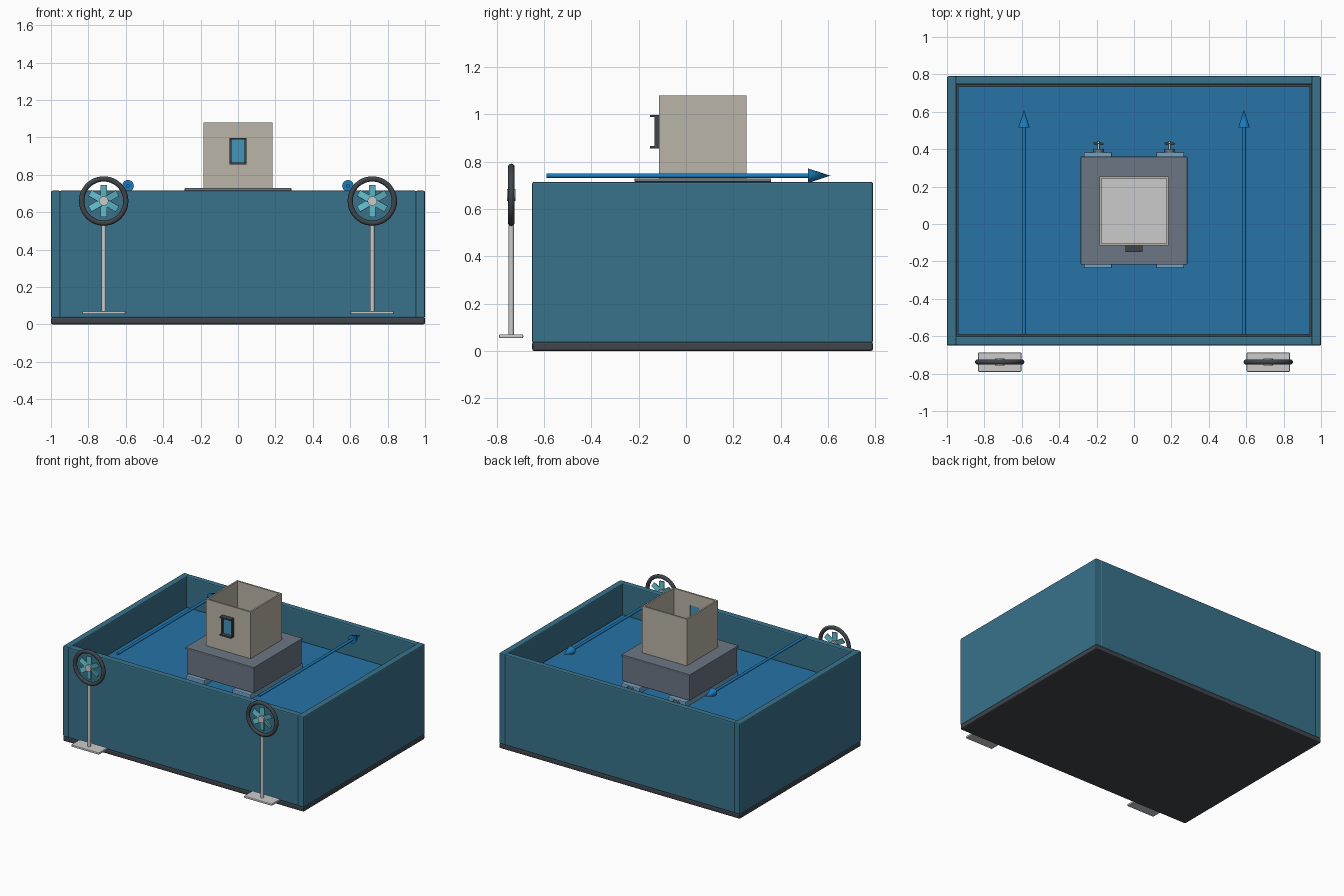
import bpy, math
from mathutils import Matrix, Vector

if "Cube" in bpy.data.objects:
    bpy.data.objects.remove(bpy.data.objects["Cube"])


def mat(name, r, g, b):
    m = bpy.data.materials.new(name)
    m.diffuse_color = (r, g, b, 1)
    m.use_nodes = True
    m.node_tree.nodes["Principled BSDF"].inputs["Base Color"].default_value = m.diffuse_color
    return m


WALL = mat("tank_blue", 0.04, 0.17, 0.26)
WATER = mat("water_blue", 0.02, 0.17, 0.38)
DARK = mat("dark_slate", 0.05, 0.06, 0.07)
HULL = mat("hull_grey", 0.15, 0.18, 0.23)
FLOAT = mat("float_blue", 0.18, 0.36, 0.55)
BEIGE = mat("cabin_beige", 0.5, 0.46, 0.39)
PANE = mat("pane_blue", 0.06, 0.3, 0.48)
ARROW = mat("arrow_blue", 0.01, 0.2, 0.5)
BLADE = mat("blade_teal", 0.12, 0.5, 0.6)
BRASS = mat("brass", 0.3, 0.35, 0.12)


def finish(o, name, m, bevel=0.0, smooth=False):
    o.name = name
    if m:
        o.data.materials.append(m)
    if bevel:
        b = o.modifiers.new("bevel", 'BEVEL')
        b.width, b.segments = bevel, 2
    if smooth:
        bpy.ops.object.shade_smooth_by_angle(angle=math.radians(40))
    return o


def box(name, x, y, z, m=None, bevel=0.0):
    """Box from (min, max) pairs on each axis."""
    bpy.ops.mesh.primitive_cube_add(size=1)
    o = bpy.context.object
    size = [r[1] - r[0] for r in (x, y, z)]
    mid = [(r[1] + r[0]) / 2 for r in (x, y, z)]
    o.data.transform(Matrix.Translation(mid) @ Matrix.Diagonal((*size, 1)))
    return finish(o, name, m, bevel)


def rod(name, a, b, r1, m=None, r2=None, n=24):
    """Cylinder or cone from point a to point b."""
    a, b = Vector(a), Vector(b)
    d = b - a
    bpy.ops.mesh.primitive_cone_add(
        vertices=n, radius1=r1, radius2=r1 if r2 is None else r2,
        depth=d.length, location=(a + b) / 2,
        rotation=d.to_track_quat('Z', 'Y').to_euler())
    return finish(bpy.context.object, name, m, smooth=True)


def blades(name, count, centre, r0, r1, width, thick, pitch, m):
    """Flat blades set around the y axis."""
    for i in range(count):
        o = box(f"{name}_{i + 1}", (-width / 2, width / 2),
                (-thick / 2, thick / 2), (r0, r1), m)
        o.data.transform(Matrix.Translation(centre)
                         @ Matrix.Rotation(i * math.tau / count, 4, 'Y')
                         @ Matrix.Rotation(math.radians(pitch), 4, 'Z'))


# Tank: floor slab, four walls and the water
box("tank_floor", (-1, 1), (-0.65, 0.79), (0, 0.04), DARK, 0.01)
box("front_wall", (-0.955, 0.955), (-0.65, -0.6), (0.035, 0.715), WALL, 0.008)
box("back_wall", (-0.955, 0.955), (0.745, 0.79), (0.035, 0.715), WALL, 0.008)
for s, side in ((-1, "left"), (1, "right")):
    box(f"{side}_wall", sorted((s * 0.95, s)), (-0.65, 0.79), (0.035, 0.715), WALL, 0.008)
box("water", (-0.94, 0.94), (-0.59, 0.735), (0.04, 0.49), WATER)

# Floating hull and deck
box("hull", (-0.28, 0.28), (-0.21, 0.355), (0.53, 0.72), HULL, 0.006)
box("deck", (-0.285, 0.285), (-0.217, 0.36), (0.715, 0.73), HULL, 0.003)

# Open-topped cabin with a window cut in the front
cabin = [("cabin_back", (-0.185, 0.185), (0.243, 0.255)),
         ("cabin_left", (-0.185, -0.173), (-0.115, 0.243)),
         ("cabin_right", (0.173, 0.185), (-0.115, 0.243))]
for name, x, y in cabin:
    box(name, x, y, (0.73, 1.08), BEIGE)
fy = (-0.115, -0.103)
box("cabin_front_left", (-0.173, -0.038), fy, (0.73, 1.08), BEIGE)
box("cabin_front_right", (0.038, 0.173), fy, (0.73, 1.08), BEIGE)
box("cabin_front_lower", (-0.038, 0.038), fy, (0.73, 0.865), BEIGE)
box("cabin_front_upper", (-0.038, 0.038), fy, (0.99, 1.08), BEIGE)
box("cabin_floor", (-0.173, 0.173), (-0.103, 0.243), (0.73, 0.738))

# Window pane and frame with sill and hood
box("window_pane", (-0.04, 0.04), (-0.122, -0.105), (0.863, 0.992), PANE)
for s, side in ((-1, "left"), (1, "right")):
    box(f"window_frame_{side}", sorted((s * 0.036, s * 0.046)), (-0.133, -0.115), (0.856, 0.998), DARK)
box("window_sill", (-0.046, 0.046), (-0.151, -0.115), (0.856, 0.866), DARK)
box("window_hood", (-0.046, 0.046), (-0.151, -0.115), (0.988, 0.998), DARK)

for s, side in ((-1, "left"), (1, "right")):
    # Pontoons with a propeller at the back
    box(f"{side}_pontoon", sorted((s * 0.118, s * 0.268)), (-0.236, 0.385), (0.42, 0.53), FLOAT, 0.006)
    px, pz = s * 0.19, 0.505
    rod(f"{side}_motor", (px, 0.38, pz), (px, 0.402, pz), 0.026, HULL)
    rod(f"{side}_propeller_shaft", (px, 0.4, pz), (px, 0.44, pz), 0.006)
    blades(f"{side}_propeller_blade", 3, (px, 0.43, pz), 0.0, 0.028, 0.014, 0.005, 25, BRASS)

    # Wind direction arrow
    ax = s * 0.588
    rod(f"{side}_arrow_shaft", (ax, -0.59, 0.741), (ax, 0.52, 0.741), 0.01, ARROW)
    rod(f"{side}_arrow_head", (ax, 0.515, 0.741), (ax, 0.61, 0.741), 0.031, ARROW, 0)

    # Fan on a stand
    fx, fyc, fz = s * 0.718, -0.738, 0.66
    bpy.ops.mesh.primitive_torus_add(
        major_radius=0.118, minor_radius=0.014, major_segments=48, minor_segments=12,
        location=(fx, fyc, fz), rotation=(math.pi / 2, 0, 0))
    finish(bpy.context.object, f"{side}_fan_ring", DARK, smooth=True)
    rod(f"{side}_fan_hub", (fx, fyc - 0.018, fz), (fx, fyc + 0.018, fz), 0.025)
    blades(f"{side}_fan_blade", 6, (fx, fyc, fz), 0.02, 0.085, 0.036, 0.008, 12, BLADE)
    rod(f"{side}_fan_post", (fx, fyc, 0.065), (fx, fyc, 0.53), 0.012)
    box(f"{side}_fan_base", (fx - 0.116, fx + 0.116), (-0.79, -0.687), (0.055, 0.071), None, 0.005)
